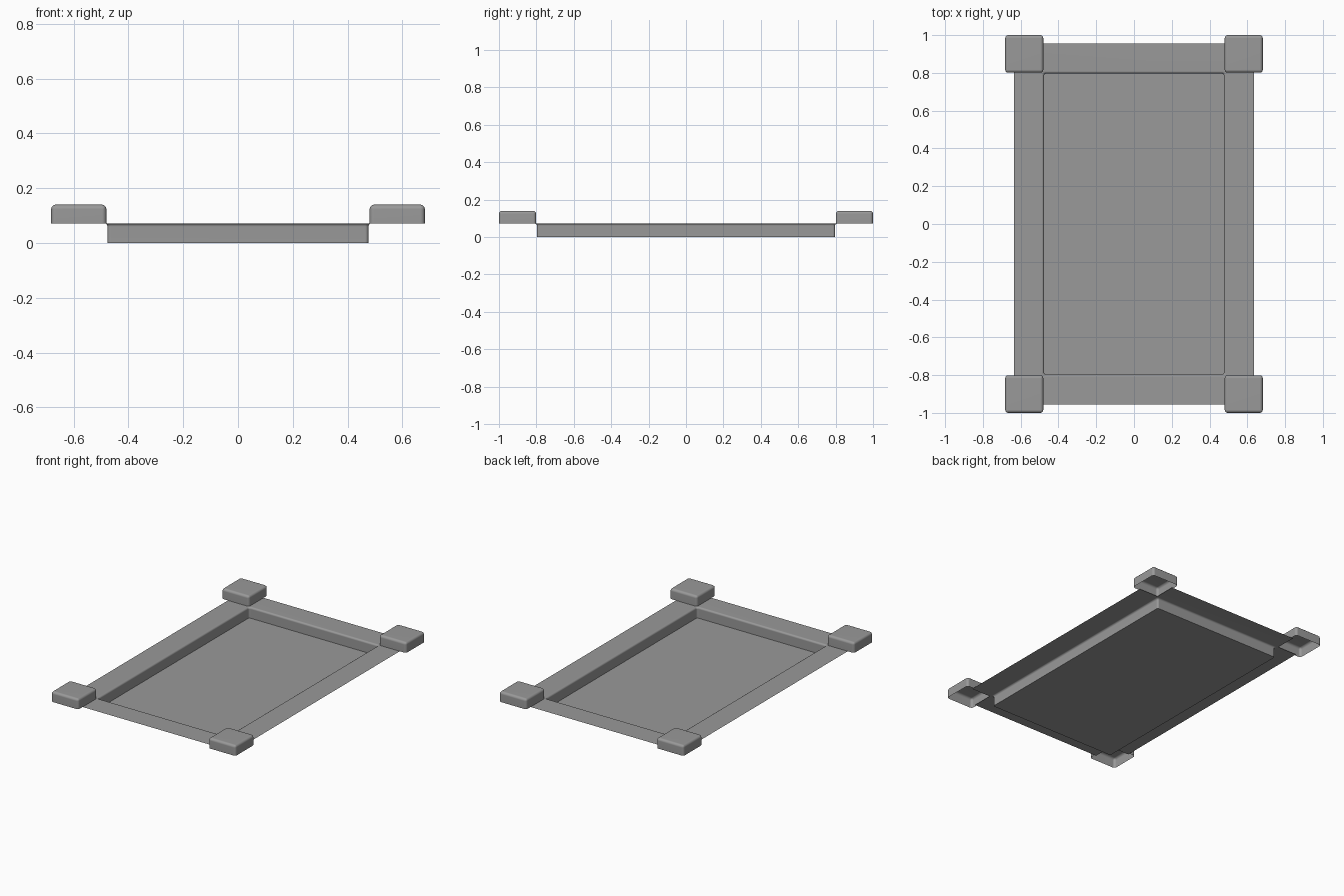
import bpy
import bmesh
from math import cos, sin, pi, radians

cube = bpy.data.objects.get("Cube")
if cube:
    bpy.data.objects.remove(cube, do_unlink=True)

grey = bpy.data.materials.new("mid grey")
grey.use_nodes = True
grey.diffuse_color = (0.32, 0.32, 0.32, 1)
grey.node_tree.nodes["Principled BSDF"].inputs["Base Color"].default_value = grey.diffuse_color

FLOOR_X, FLOOR_Y = 0.476, 0.797   # half size of the recessed floor
OUTER_X, OUTER_Y = 0.635, 0.955   # half size of the flange
RIM_Z, CAP_Z = 0.072, 0.14
ROUND = 0.012


def finish(bm, name):
    """Turn a bmesh into a smooth-shaded grey object."""
    mesh = bpy.data.meshes.new(name)
    bm.to_mesh(mesh)
    bm.free()
    mesh.materials.append(grey)
    obj = bpy.data.objects.new(name, mesh)
    bpy.context.collection.objects.link(obj)
    bpy.ops.object.select_all(action='DESELECT')
    obj.select_set(True)
    bpy.context.view_layer.objects.active = obj
    bpy.ops.object.shade_smooth_by_angle(angle=radians(40))
    weighted = obj.modifiers.new("even shading", 'WEIGHTED_NORMAL')
    weighted.keep_sharp = True
    return obj


def rounded_loop(bm, grow, z, steps=4):
    """Rounded rectangle of vertices, grown outward from the floor outline."""
    radius = ROUND + grow * 0.3
    cx, cy = FLOOR_X + grow - radius, FLOOR_Y + grow - radius
    verts = []
    for corner, (sx, sy) in enumerate([(1, 1), (-1, 1), (-1, -1), (1, -1)]):
        for i in range(steps + 1):
            a = (corner + i / steps) * pi / 2
            verts.append(bm.verts.new((sx * cx + radius * cos(a),
                                       sy * cy + radius * sin(a), z)))
    return verts


def build_tray():
    bm = bmesh.new()
    # Floor, upright wall, then a quarter-round lip
    loops = [rounded_loop(bm, 0, 0)]
    for i in range(5):
        a = i / 4 * pi / 2
        loops.append(rounded_loop(bm, ROUND * (1 - cos(a)), RIM_Z - ROUND * (1 - sin(a))))
    floor = bm.faces.new(loops[0])
    for low, high in zip(loops, loops[1:]):
        for i in range(len(low)):
            j = (i + 1) % len(low)
            bm.faces.new((low[i], high[i], high[j], low[j]))
    # Flange around the lip, notched at the corners under the caps
    nx, ny = FLOOR_X + 0.016, FLOOR_Y + 0.016
    outline = []
    for sx, sy in [(1, 1), (-1, 1), (-1, -1), (1, -1)]:
        notch = [(OUTER_X, ny), (nx, ny), (nx, OUTER_Y)]
        if sx * sy < 0:
            notch.reverse()
        outline += [bm.verts.new((sx * x, sy * y, RIM_Z)) for x, y in notch]
    edges = [bm.edges.new((outline[i - 1], outline[i])) for i in range(len(outline))]
    rim = loops[-1]
    edges += [bm.edges.get((rim[i - 1], rim[i])) for i in range(len(rim))]
    bmesh.ops.triangle_fill(bm, use_beauty=True, edges=edges, normal=(0, 0, 1))
    bmesh.ops.recalc_face_normals(bm, faces=bm.faces)
    floor.normal_update()
    if floor.normal.z < 0:
        bmesh.ops.reverse_faces(bm, faces=bm.faces)
    finish(bm, "recessed_tray")


def build_cap(name, sx, sy):
    """Hollow corner cap, open below, with rounded top and upright edges."""
    x0, x1, y0, y1 = 0.48, 0.682, 0.801, 1.0
    bm = bmesh.new()
    bmesh.ops.create_cube(bm, size=1)
    for v in bm.verts:
        v.co.x = sx * ((x0 + x1) / 2) + v.co.x * (x1 - x0)
        v.co.y = sy * ((y0 + y1) / 2) + v.co.y * (y1 - y0)
        v.co.z = CAP_Z if v.co.z > 0 else RIM_Z
    bm.normal_update()
    base = [f for f in bm.faces if f.normal.z < -0.9]
    bmesh.ops.delete(bm, geom=base, context='FACES_ONLY')
    edges = [e for e in bm.edges if not e.is_boundary]
    bmesh.ops.bevel(bm, geom=edges, offset=0.016, offset_type='OFFSET',
                    segments=3, profile=0.5, affect='EDGES')
    finish(bm, name)


build_tray()
for side, sx in (("left", 1), ("right", -1)):
    for end, sy in (("front", -1), ("back", 1)):
        build_cap(f"{end}_{side}_corner_cap", sx, sy)
